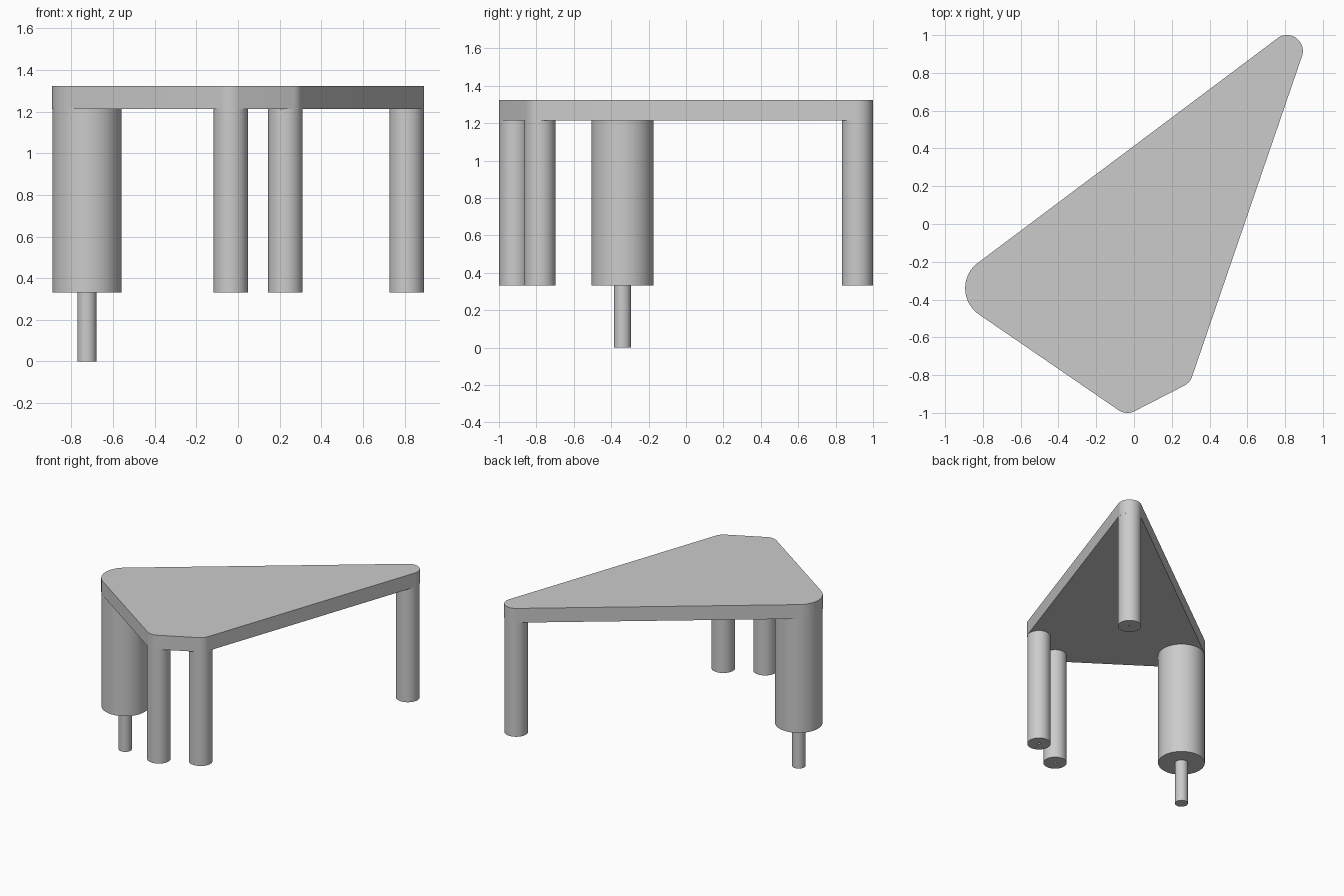
import bpy, bmesh, math
from mathutils import Vector, geometry

cube = bpy.data.objects.get("Cube")
if cube:
    bpy.data.objects.remove(cube)

GREY = (0.6, 0.6, 0.6, 1)
grey = bpy.data.materials.new("plain grey")
grey.use_nodes = True
grey.diffuse_color = GREY
grey.node_tree.nodes["Principled BSDF"].inputs["Base Color"].default_value = GREY

TOP, UNDER, LEG_END = 1.324, 1.214, 0.332
SIDES = 64


def circle(x, y, r, n=SIDES):
    return [Vector((x + r * math.cos(2 * math.pi * i / n),
                    y + r * math.sin(2 * math.pi * i / n))) for i in range(n)]


def finish(bm, name):
    bmesh.ops.recalc_face_normals(bm, faces=bm.faces)
    mesh = bpy.data.meshes.new(name)
    bm.to_mesh(mesh)
    bm.free()
    mesh.materials.append(grey)
    obj = bpy.data.objects.new(name, mesh)
    bpy.context.collection.objects.link(obj)
    bpy.ops.object.select_all(action='DESELECT')
    obj.select_set(True)
    bpy.context.view_layer.objects.active = obj
    bpy.ops.object.shade_smooth_by_angle(angle=math.radians(30))
    return obj


def prism(name, outline, z0, z1):
    bm = bmesh.new()
    face = bm.faces.new([bm.verts.new((p.x, p.y, z0)) for p in outline])
    up = bmesh.ops.extrude_face_region(bm, geom=[face], use_keep_orig=True)["geom"]
    bmesh.ops.translate(bm, vec=(0, 0, z1 - z0),
                        verts=[v for v in up if isinstance(v, bmesh.types.BMVert)])
    return finish(bm, name)


def bored_leg(name, x, y, r, hole=0.009, depth=0.1):
    # Closed column with a fine blind hole in its foot
    bm = bmesh.new()
    rings = [[bm.verts.new((p.x, p.y, z)) for p in circle(x, y, rad)]
             for rad, z in ((r, UNDER), (r, LEG_END), (hole, LEG_END), (hole, LEG_END + depth))]
    for a, b in zip(rings, rings[1:]):
        for i in range(SIDES):
            j = (i + 1) % SIDES
            bm.faces.new((a[i], a[j], b[j], b[i]))
    bm.faces.new(rings[0])
    bm.faces.new(rings[-1])
    return finish(bm, name)


# Slim legs
slim = {"front_leg": (-0.035, -0.916), "front_left_leg": (0.228, -0.781),
        "back_left_leg": (0.81, 0.916)}
for name, (x, y) in slim.items():
    bored_leg(name, x, y, 0.083)

# Thick leg with the pin below it
THICK = (-0.726, -0.34)
prism("thick_leg", circle(*THICK, 0.166), LEG_END, UNDER)
prism("foot_pin", circle(*THICK, 0.046), 0, LEG_END)

# Slab whose outline wraps tightly round all four legs
points = circle(*THICK, 0.168)
for x, y in slim.values():
    points += circle(x, y, 0.084)
hull = geometry.convex_hull_2d(points)
prism("table_top", [points[i] for i in hull], UNDER, TOP)
